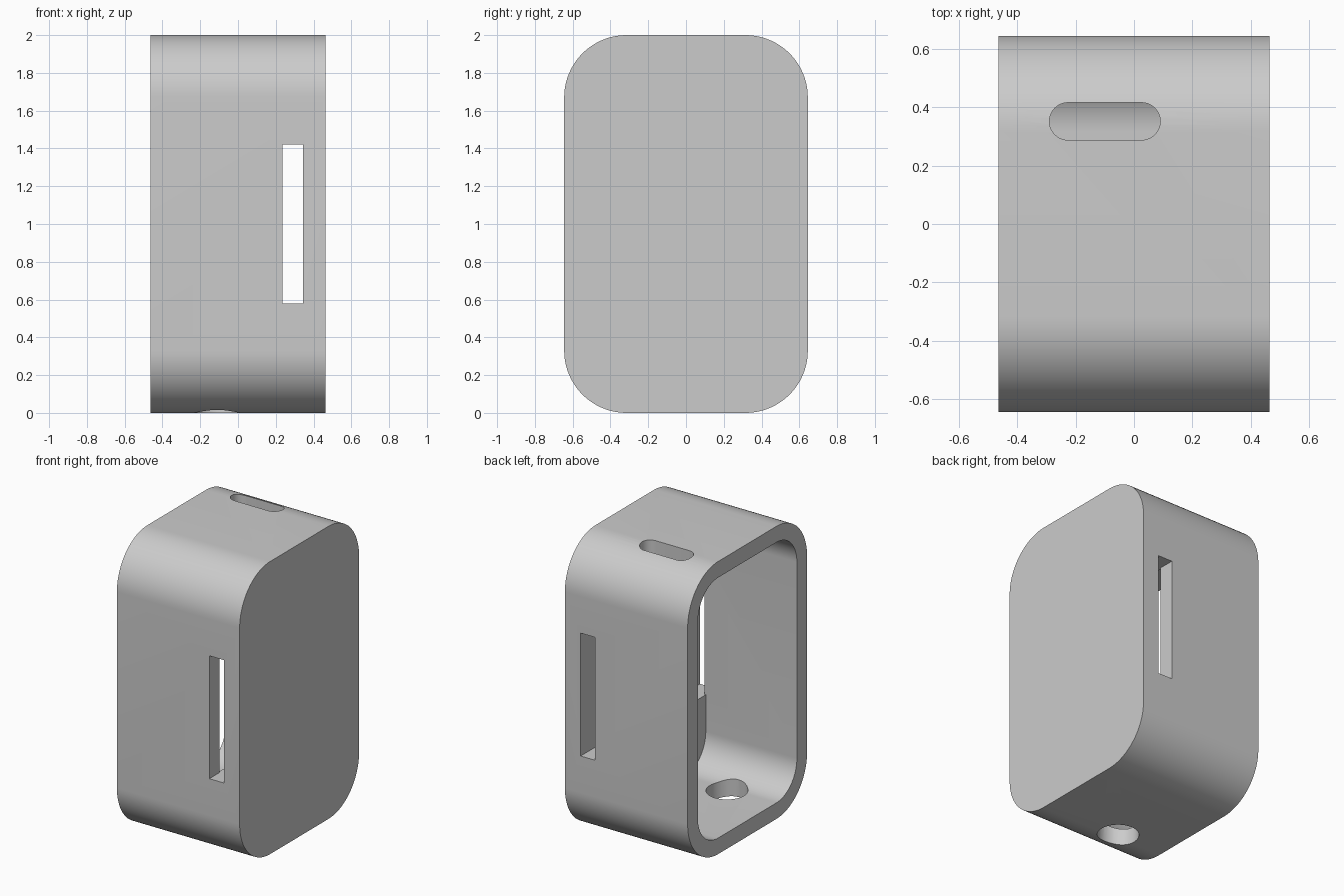
import bpy, bmesh, math

cube = bpy.data.objects.get("Cube")
if cube:
    bpy.data.objects.remove(cube, do_unlink=True)

HALF_X, HALF_Y, HEIGHT = 0.464, 0.645, 2.0
WALL, RADIUS = 0.11, 0.33
FLOOR_X = 0.225

grey = bpy.data.materials.new("plain grey")
grey.use_nodes = True
colour = (0.6, 0.6, 0.6, 1)
grey.diffuse_color = colour
grey.node_tree.nodes["Principled BSDF"].inputs["Base Color"].default_value = colour


def rounded_outline(cu, cv, hu, hv, r, steps):
    """Rounded rectangle, counter-clockwise in its own plane."""
    points = []
    for quarter, (su, sv) in enumerate([(1, 1), (-1, 1), (-1, -1), (1, -1)]):
        for i in range(steps + 1):
            a = math.pi / 2 * (quarter + i / steps)
            points.append((cu + su * (hu - r) + r * math.cos(a),
                           cv + sv * (hv - r) + r * math.sin(a)))
    return points


def prism(name, outline, axis, start, end):
    """Extrude an outline along x or z."""
    bm = bmesh.new()
    place = (lambda u, v: (start, u, v)) if axis == "x" else (lambda u, v: (u, v, start))
    face = bm.faces.new([bm.verts.new(place(u, v)) for u, v in outline])
    grown = bmesh.ops.extrude_face_region(bm, geom=[face])["geom"]
    move = (end - start, 0, 0) if axis == "x" else (0, 0, end - start)
    bmesh.ops.translate(bm, vec=move, verts=[g for g in grown if isinstance(g, bmesh.types.BMVert)])
    bmesh.ops.remove_doubles(bm, verts=bm.verts, dist=1e-5)
    bmesh.ops.recalc_face_normals(bm, faces=bm.faces)
    mesh = bpy.data.meshes.new(name)
    bm.to_mesh(mesh)
    bm.free()
    mesh.materials.append(grey)
    obj = bpy.data.objects.new(name, mesh)
    bpy.context.collection.objects.link(obj)
    return obj


# Outer shell, closed on the left side
case = prism("case", rounded_outline(0, 1, HALF_Y, HEIGHT / 2, RADIUS, 20),
             "x", -HALF_X, HALF_X)

cutters = [
    # Main cavity, open on the right side
    prism("cavity_cutter",
          rounded_outline(0, 1, HALF_Y - WALL, HEIGHT / 2 - WALL, RADIUS - WALL, 20),
          "x", -HALF_X - 0.1, FLOOR_X),
    # Rounded slot through the top wall
    prism("top_slot_cutter", rounded_outline(-0.1, 0.352, 0.19, 0.064, 0.0639, 10),
          "z", 1.5, 2.1),
    # Round hole through the bottom wall
    prism("bottom_hole_cutter", rounded_outline(-0.11, -0.285, 0.13, 0.13, 0.13, 10),
          "z", -0.1, 0.5),
]

# Strap slots through front and back, joined by a channel in the cavity floor
channel = [(0.235, -0.8), (0.345, -0.8), (0.345, 0.8), (0.235, 0.8)]
cutters.append(prism("strap_slot_cutter", channel, "z", 0.58, 1.42))
inner = HALF_Y - WALL
opening = [(0.2, -inner), (0.3, -inner), (0.3, inner), (0.2, inner)]
cutters.append(prism("channel_cutter", opening, "z", 0.58, 1.42))

bpy.context.view_layer.objects.active = case
for cutter in cutters:
    mod = case.modifiers.new(cutter.name, "BOOLEAN")
    mod.operation = "DIFFERENCE"
    mod.solver = "EXACT"
    mod.object = cutter
    bpy.ops.object.modifier_apply(modifier=mod.name)
    bpy.data.objects.remove(cutter, do_unlink=True)

# Smooth the rounded corners, keep the cut edges sharp
bpy.ops.object.select_all(action="DESELECT")
case.select_set(True)
bpy.ops.object.shade_smooth_by_angle(angle=math.radians(30))
